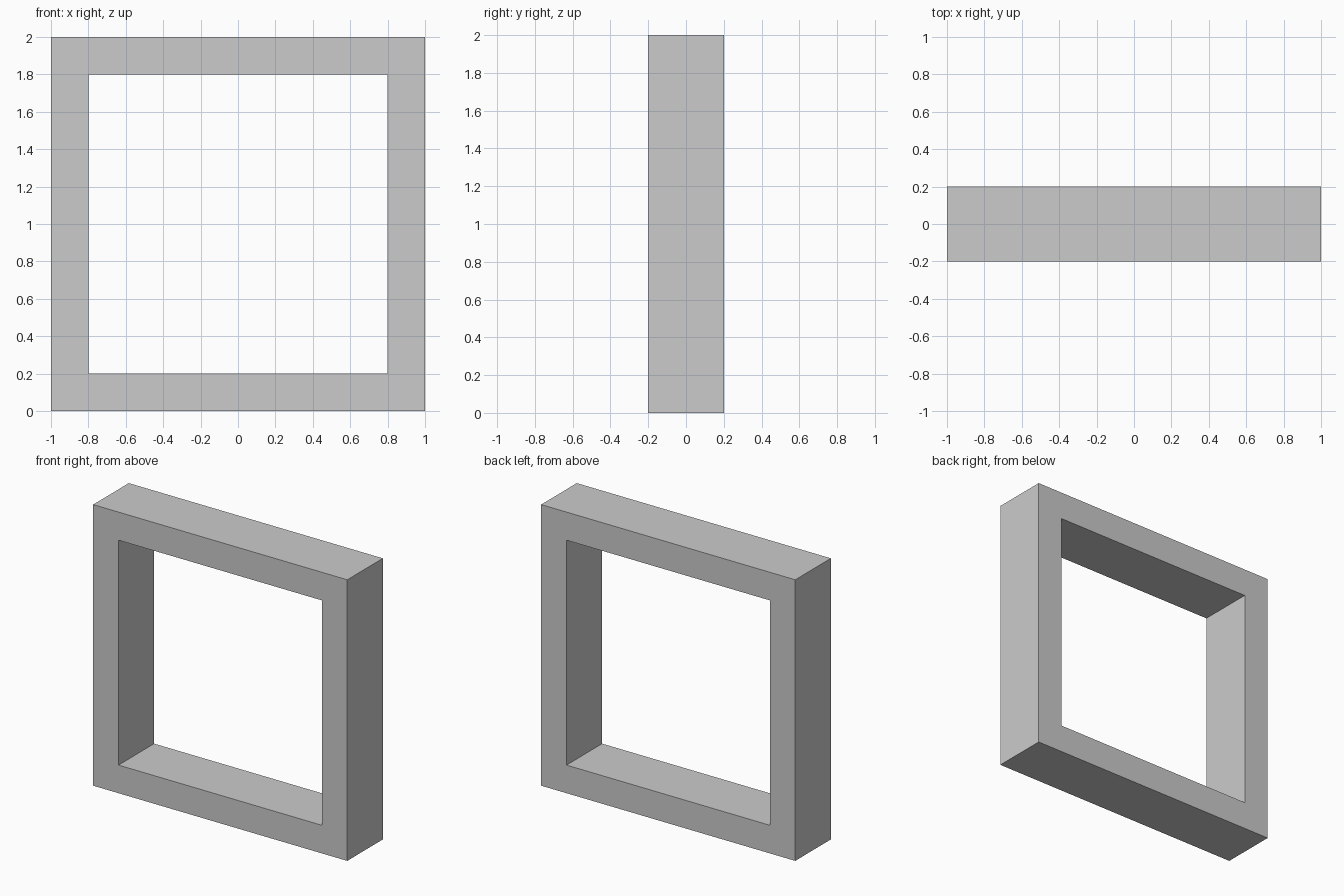
import bpy, bmesh

if "Cube" in bpy.data.objects:
    bpy.data.objects.remove(bpy.data.objects["Cube"])

OUTER, INNER, DEPTH, CENTRE_Z = 1.0, 0.8, 0.2, 1.0


def square_loop(bm, half, y):
    """Four corners of an upright square centred on the frame."""
    corners = [(-1, -1), (1, -1), (1, 1), (-1, 1)]
    return [bm.verts.new((sx * half, y, CENTRE_Z + sz * half)) for sx, sz in corners]


# Square frame: the rectangular rail section swept round four mitred corners
bm = bmesh.new()
section = [(OUTER, -DEPTH), (OUTER, DEPTH), (INNER, DEPTH), (INNER, -DEPTH)]
loops = [square_loop(bm, half, y) for half, y in section]
for i in range(4):
    a, b = loops[i], loops[(i + 1) % 4]
    for j in range(4):
        k = (j + 1) % 4
        bm.faces.new((a[j], a[k], b[k], b[j]))
bmesh.ops.recalc_face_normals(bm, faces=bm.faces)

mesh = bpy.data.meshes.new("square_frame")
bm.to_mesh(mesh)
bm.free()
frame = bpy.data.objects.new("square_frame", mesh)
bpy.context.collection.objects.link(frame)
